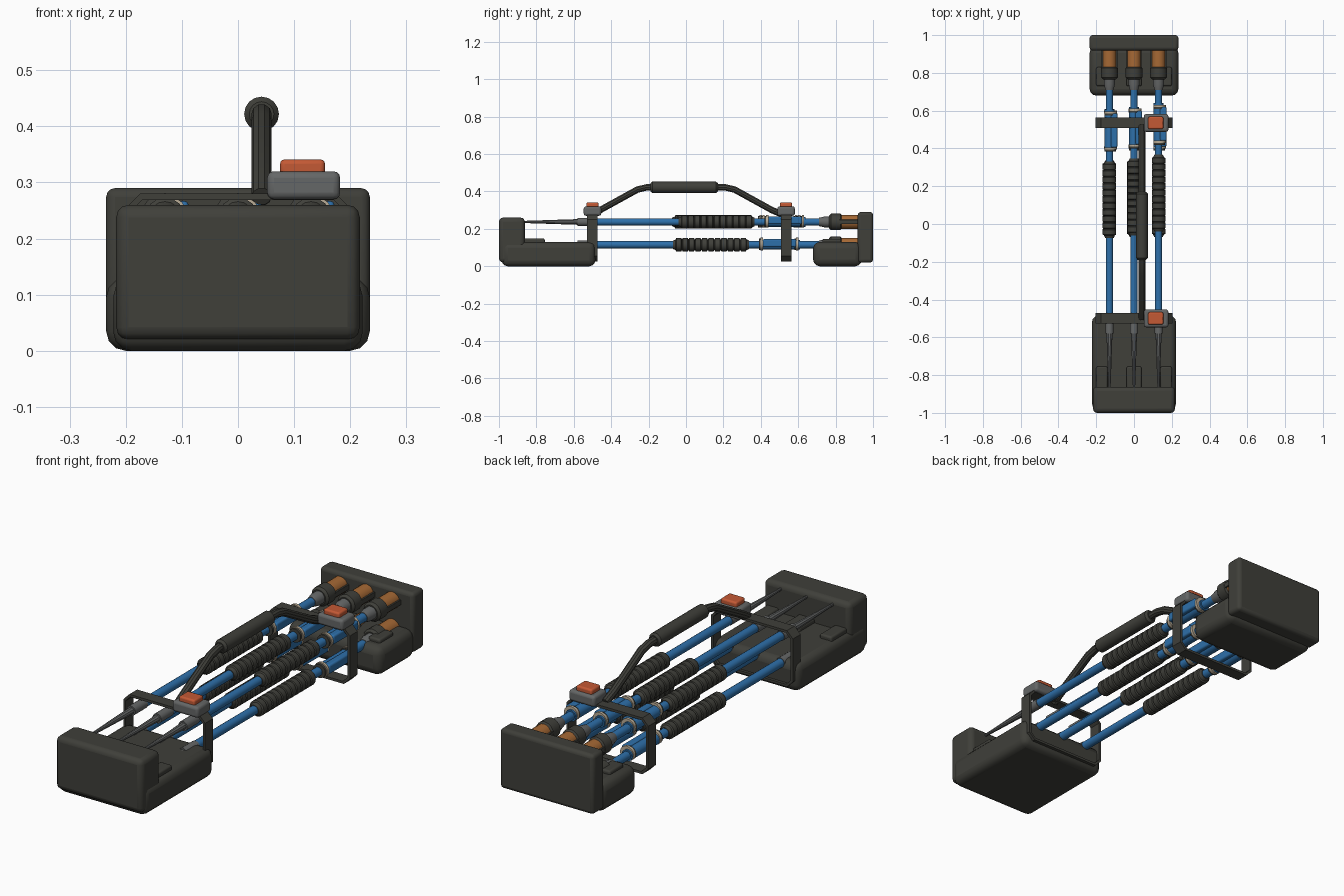
import bpy, bmesh, math
from mathutils import Vector

old = bpy.data.objects.get("Cube")
if old:
    bpy.data.objects.remove(old, do_unlink=True)


def material(name, rgb):
    m = bpy.data.materials.new(name)
    m.use_nodes = True
    m.diffuse_color = (*rgb, 1)
    m.node_tree.nodes["Principled BSDF"].inputs["Base Color"].default_value = (*rgb, 1)
    return m


DARK = material("charcoal plastic", (0.05, 0.05, 0.042))
BLUE = material("blue metal", (0.027, 0.16, 0.4))
GREY = material("grey plastic", (0.13, 0.135, 0.135))
ORANGE = material("orange button", (0.55, 0.1, 0.035))
COPPER = material("copper cork", (0.38, 0.14, 0.035))
BEIGE = material("beige ring", (0.5, 0.42, 0.31))


def finish(name, bm, mat, bevel=0, smooth=True, segments=3):
    bmesh.ops.recalc_face_normals(bm, faces=bm.faces)
    me = bpy.data.meshes.new(name)
    bm.to_mesh(me)
    bm.free()
    me.materials.append(mat)
    ob = bpy.data.objects.new(name, me)
    bpy.context.collection.objects.link(ob)
    if bevel:
        mod = ob.modifiers.new("Bevel", "BEVEL")
        mod.width, mod.segments = bevel, segments
    if smooth:
        bpy.ops.object.select_all(action="DESELECT")
        ob.select_set(True)
        bpy.context.view_layer.objects.active = ob
        bpy.ops.object.shade_smooth_by_angle(angle=math.radians(35))
    return ob


def box(name, x, y, z, mat, bevel=0.005):
    """Bevelled box from (low, high) ranges."""
    bm = bmesh.new()
    bmesh.ops.create_cube(bm, size=1)
    for v in bm.verts:
        v.co = Vector(r[0] if c < 0 else r[1] for c, r in zip(v.co, (x, y, z)))
    return finish(name, bm, mat, bevel)


def lathe(name, profile, x, z, mat, sides=16):
    """Solid turned around the y direction from (y, radius) pairs."""
    bm = bmesh.new()
    rings = []
    for y, r in profile:
        angles = [math.tau * i / sides for i in range(sides)]
        rings.append([bm.verts.new((x + r * math.cos(a), y, z + r * math.sin(a))) for a in angles])
    for a, b in zip(rings, rings[1:]):
        for i in range(sides):
            j = (i + 1) % sides
            bm.faces.new((a[i], a[j], b[j], b[i]))
    bm.faces.new(rings[0])
    bm.faces.new(rings[-1])
    return finish(name, bm, mat)


def tube(name, y0, y1, r, x, z, mat):
    return lathe(name, [(y0, r), (y1, r)], x, z, mat)


# End caps: tray and upright plate
box("front_tray", (-0.222, 0.222), (-0.985, -0.485), (0, 0.13), DARK, 0.032)
box("front_plate", (-0.217, 0.217), (-1, -0.862), (0.02, 0.26), DARK, 0.022)
box("rear_tray", (-0.235, 0.235), (0.68, 0.94), (0, 0.13), DARK, 0.035)
box("rear_plate", (-0.235, 0.235), (0.918, 1), (0.02, 0.29), DARK, 0.016)
for x0, x1 in ((-0.2, -0.14), (-0.04, 0.04), (0.14, 0.2)):
    box("front_tray_pad", (x0, x1), (-0.88, -0.755), (0.11, 0.148), DARK, 0.008)
    box("rear_tray_pad", (x0, x1), (0.73, 0.83), (0.11, 0.146), DARK, 0.008)


# Strap loops with chamfered corners, each with a buckle and a button
def strap(name, yc):
    w, lo, hi, c = 0.205, 0.025, 0.28, 0.03
    half = [(w - c, lo), (w, lo + c), (w, hi - c), (w - c, hi)]
    loop = half + [(-x, z) for x, z in reversed(half)]
    bm = bmesh.new()
    a, b = ([bm.verts.new((x, yc + d, z)) for x, z in loop] for d in (-0.028, 0.028))
    for i in range(len(loop)):
        j = (i + 1) % len(loop)
        bm.faces.new((a[i], a[j], b[j], b[i]))
    ob = finish(name, bm, DARK, smooth=False)
    mod = ob.modifiers.new("Thickness", "SOLIDIFY")
    mod.thickness, mod.offset = 0.012, -1


for side, yc in (("front", -0.5), ("rear", 0.535)):
    strap(side + "_strap", yc)
    box(side + "_buckle", (0.052, 0.182), (yc - 0.047, yc + 0.047), (0.27, 0.32), GREY, 0.012)
    box(side + "_button", (0.075, 0.155), (yc - 0.033, yc + 0.033), (0.31, 0.341), ORANGE, 0.008)

# Carrying handle: bent bar and padded grip
HX = 0.042
path = [(-0.5, 0.275), (-0.46, 0.3), (-0.26, 0.41), (-0.21, 0.422),
        (0.21, 0.422), (0.26, 0.41), (0.46, 0.3), (0.52, 0.275)]
curve = bpy.data.curves.new("handle_bar", "CURVE")
curve.dimensions = "3D"
curve.bevel_depth = 0.018
curve.bevel_resolution = 3
curve.use_fill_caps = True
spline = curve.splines.new("POLY")
spline.points.add(len(path) - 1)
for p, (y, z) in zip(spline.points, path):
    p.co = (HX, y, z, 1)
curve.materials.append(DARK)
bar = bpy.data.objects.new("handle_bar", curve)
bpy.context.collection.objects.link(bar)
bpy.ops.object.select_all(action="DESELECT")
bar.select_set(True)
bpy.context.view_layer.objects.active = bar
bpy.ops.object.convert(target="MESH")
bpy.ops.object.shade_smooth_by_angle(angle=math.radians(35))
lathe("handle_grip", [(-0.19, 0.022), (-0.18, 0.031), (0.16, 0.031), (0.17, 0.022)], HX, 0.422, DARK)


# One pole: tip, shaft, ribbed sleeve, clamp and butt
def pole(x, z, d):
    lathe("pole_tip", [(-0.87, 0.006), (-0.58, 0.016)], x, z, GREY, 10)
    tube("tip_ferrule", -0.58, -0.49, 0.022, x, z, GREY)
    tube("shaft", -0.51, 0.73, 0.0195, x, z, BLUE)
    # Ribbed sleeve
    y0, y1, n = -0.045 + d, 0.335 + d, 11
    step = (y1 - y0) / n
    profile = [(y0 - 0.015, 0.022)]
    for i in range(n):
        y = y0 + i * step
        profile += [(y, 0.029), (y + 0.1 * step, 0.036), (y + 0.85 * step, 0.036), (y + 0.95 * step, 0.029)]
    lathe("ribbed_sleeve", profile + [(y1 + 0.012, 0.022)], x, z, DARK)
    # Clamp with lever and end rings
    tube("clamp_sleeve", 0.4 + d, 0.62 + d, 0.026, x, z, BLUE)
    box("clamp_lever", (x + 0.008, x + 0.042), (0.42 + d, 0.6 + d), (z - 0.012, z + 0.03), BLUE, 0.008)
    for y in (0.415, 0.605):
        tube("clamp_ring", y - 0.006 + d, y + 0.006 + d, 0.034, x + 0.006, z + 0.004, BEIGE)
        tube("clamp_collar", y - 0.016 + d, y - 0.006 + d, 0.031, x + 0.004, z + 0.002, DARK)
    # Butt: neck, collar, cork and ribs
    lathe("butt_neck", [(0.71, 0.022), (0.74, 0.029), (0.83, 0.029)], x, z, GREY)
    lathe("butt_collar", [(0.765, 0.034), (0.775, 0.044), (0.825, 0.044), (0.835, 0.034)], x, z, DARK)
    tube("butt_cork", 0.83, 0.925, 0.037, x, z, COPPER)
    for s in (-1, 1):
        xs = sorted((x + s * 0.034, x + s * 0.043))
        box("butt_rib", xs, (0.82, 0.925), (z - 0.012, z + 0.012), DARK, 0.002)


for x, shift in ((-0.13, -0.015), (0, 0), (0.13, 0.02)):
    pole(x, 0.237, shift)
    pole(x, 0.115, -0.01)
